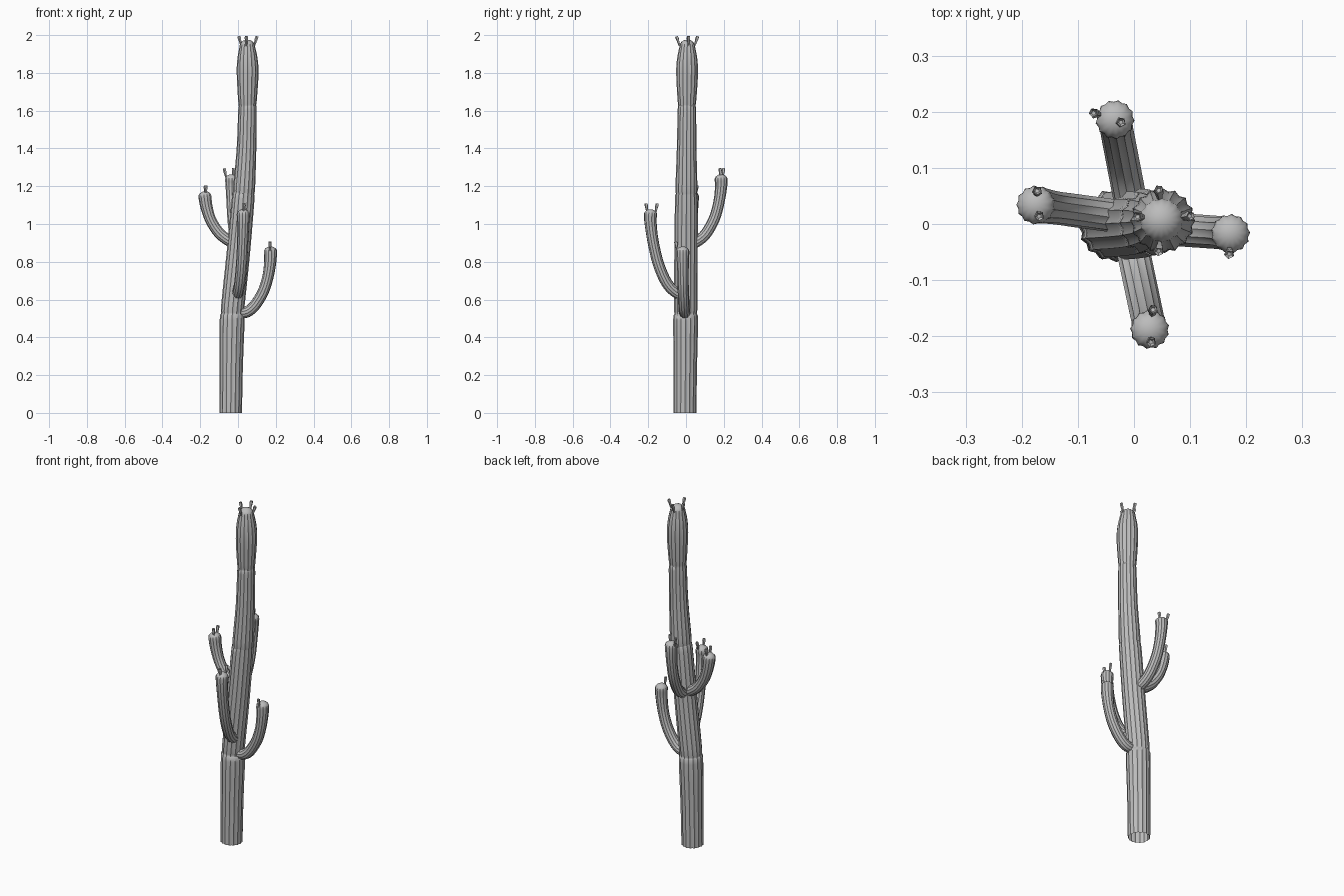
import bpy, math
from mathutils import Vector

cube = bpy.data.objects.get("Cube")
if cube:
    bpy.data.objects.remove(cube)

# One flat grey for the whole plant
grey = bpy.data.materials.new("cactus grey")
grey.use_nodes = True
colour = (0.5, 0.5, 0.5, 1)
grey.diffuse_color = colour
grey.node_tree.nodes["Principled BSDF"].inputs["Base Color"].default_value = colour


def finish(name, verts, faces, angle):
    mesh = bpy.data.meshes.new(name)
    mesh.from_pydata(verts, [], faces)
    mesh.materials.append(grey)
    obj = bpy.data.objects.new(name, mesh)
    bpy.context.collection.objects.link(obj)
    bpy.ops.object.select_all(action='DESELECT')
    bpy.context.view_layer.objects.active = obj
    obj.select_set(True)
    bpy.ops.object.shade_smooth_by_angle(angle=math.radians(angle))
    return obj


def smooth_path(points, steps):
    """Catmull-Rom through (x, y, z, radius) points."""
    pts = [Vector(p) for p in points]
    pts = [2 * pts[0] - pts[1]] + pts + [2 * pts[-1] - pts[-2]]
    out = []
    for a, b, c, d in zip(pts, pts[1:], pts[2:], pts[3:]):
        for i in range(steps):
            t = i / steps
            out.append(0.5 * (2 * b + (c - a) * t + (2 * a - 5 * b + 4 * c - d) * t**2
                              + (3 * b - a - 3 * c + d) * t**3))
    return out + [pts[-2]]


def ribbed_stem(name, points, side, ribs, steps, dome, depth=0.09):
    """Ribbed tube along a path, open at the base and domed at the tip."""
    path = smooth_path(points, steps)
    end, before = path[-1], path[-2]
    lift = (end - before).to_3d().normalized()
    for k in range(1, 6):
        a = k / 6 * math.pi / 2
        p = end.to_3d() + lift * dome * math.sin(a)
        path.append(Vector((*p, end.w * math.cos(a))))
    tip = end.to_3d() + lift * dome
    n = ribs * 2
    verts, faces = [], []
    for i, p in enumerate(path):
        t = (path[min(i + 1, len(path) - 1)] - path[max(i - 1, 0)]).to_3d().normalized()
        u = (side - t * side.dot(t)).normalized()
        v = t.cross(u)
        for j in range(n):
            a = math.tau * j / n
            r = p.w * (1 - depth * (j % 2))
            verts.append(p.to_3d() + (u * math.cos(a) + v * math.sin(a)) * r)
    for i in range(len(path) - 1):
        for j in range(n):
            k = (j + 1) % n
            faces.append((i * n + j, i * n + k, (i + 1) * n + k, (i + 1) * n + j))
    last = (len(path) - 1) * n
    verts.append(tip)
    faces += [(last + j, last + (j + 1) % n, len(verts) - 1) for j in range(n)]
    return finish(name, verts, faces, 50)


def bud(name, x, y, z, lean):
    """Small five-sided flower bud with a flared, hollow mouth."""
    axis = Vector((lean[0], lean[1], 1)).normalized()
    u = axis.orthogonal().normalized()
    v = axis.cross(u)
    rings = [(-.02, .005), (.006, .007), (.022, .0095), (.032, .008), (.026, .004)]
    verts = [Vector((x, y, z)) + axis * h + (u * math.cos(a) + v * math.sin(a)) * r
             for h, r in rings for a in (math.tau * j / 5 for j in range(5))]
    faces = [(i * 5 + j, i * 5 + (j + 1) % 5, i * 5 + 5 + (j + 1) % 5, i * 5 + 5 + j)
             for i in range(len(rings) - 1) for j in range(5)]
    top = len(verts) - 5
    faces.append(tuple(range(top, top + 5)))
    finish(name, verts, faces, 40)


# Trunk: height, x centre, radius, with pinched growth rings
trunk = [(0, -.039, .060), (.25, -.036, .062), (.49, -.031, .066), (.525, -.030, .060),
         (.57, -.027, .062), (.85, .002, .062), (1.13, .027, .060), (1.16, .030, .056),
         (1.2, .033, .058), (1.4, .045, .052), (1.6, .050, .049), (1.625, .050, .046),
         (1.66, .050, .050), (1.8, .051, .058), (1.88, .050, .053), (1.94, .049, .041)]
ribbed_stem("trunk", [(x, (z - 1) * .006 + .001, z, r) for z, x, r in trunk],
            Vector((1, 0, 0)), 16, 3, .036)

# Arms: base point, horizontal reach to the tip, then (fraction of reach, height)
arms = {
    "left_arm": ((0, -.005), (.172, -.017),
                 [(.05, .53), (.28, .535), (.52, .57), (.77, .64), (.92, .72), (.99, .80), (1, .853)]),
    "right_arm": ((0, .01), (-.175, .034),
                  [(.05, .895), (.3, .915), (.58, .955), (.82, 1.02), (.95, 1.09), (1, 1.145)]),
    "front_arm": ((-.012, 0), (.028, -.188),
                  [(.05, .62), (.3, .64), (.55, .69), (.78, .79), (.93, .91), (1, 1.01), (1, 1.05)]),
    "back_arm": ((.0, .01), (-.034, .186),
                 [(.05, .89), (.3, .91), (.55, .95), (.8, 1.03), (.94, 1.12), (1, 1.2), (1, 1.235)]),
}
for name, (base, tip, profile) in arms.items():
    base, tip = Vector(base), Vector(tip)
    reach = tip - base
    points = []
    for i, (f, z) in enumerate(profile):
        p = base + reach * f
        radius = .030 + .005 * max(0, i - len(profile) + 3) / 2
        points.append((p.x, p.y, z, radius))
    side = Vector((-reach.y, reach.x, 0)).normalized()
    ribbed_stem(name, points, side, 13, 4, .028)

# Buds around the crown of the trunk and each arm: centre, base height, spots
buds = {
    "trunk": ((.05, .006), 1.963, [(.045, .052), (.013, .012), (.092, .013), (.045, -.040)]),
    "left_arm": ((.172, -.017), .875, [(.17, -.048)]),
    "right_arm": ((-.175, .034), 1.172, [(-.173, .055), (-.17, .017)]),
    "front_arm": ((.028, -.188), 1.077, [(.033, -.158), (.03, -.207)]),
    "back_arm": ((-.034, .186), 1.263, [(-.066, .196), (-.025, .182)]),
}
for stem, (centre, z, spots) in buds.items():
    for i, (x, y) in enumerate(spots, 1):
        lean = ((x - centre[0]) * 7, (y - centre[1]) * 7)
        bud(f"{stem}_bud_{i}", x, y, z, lean)
